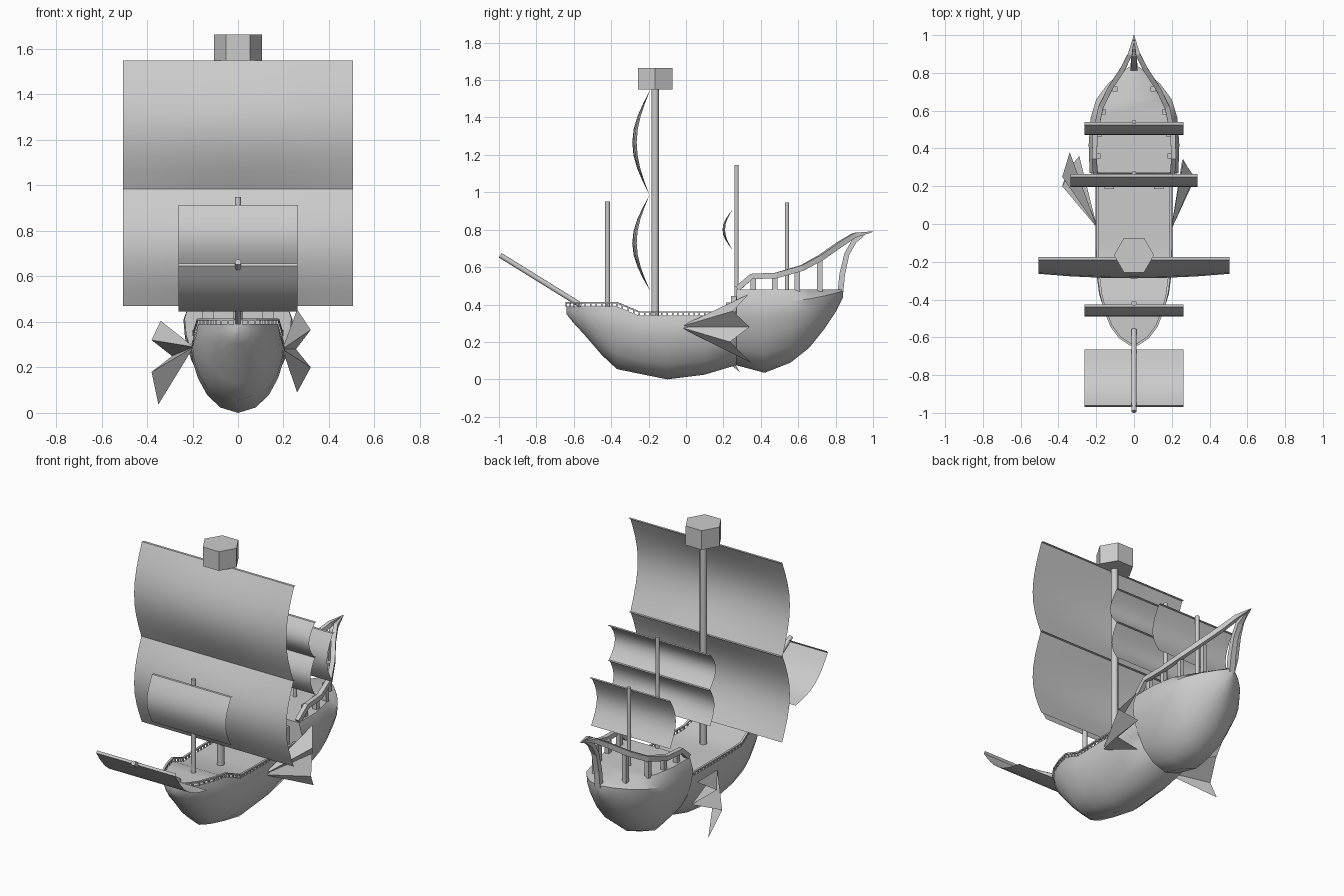
import bpy, bmesh, math
from mathutils import Vector, Matrix

if "Cube" in bpy.data.objects:
    bpy.data.objects.remove(bpy.data.objects["Cube"])


def finish(name, bm, smooth=None):
    bmesh.ops.recalc_face_normals(bm, faces=bm.faces)
    me = bpy.data.meshes.new(name)
    bm.to_mesh(me)
    bm.free()
    ob = bpy.data.objects.new(name, me)
    bpy.context.collection.objects.link(ob)
    if smooth:
        bpy.ops.object.select_all(action='DESELECT')
        bpy.context.view_layer.objects.active = ob
        ob.select_set(True)
        bpy.ops.object.shade_smooth_by_angle(angle=math.radians(smooth))
    return ob


def box(bm, c, s):
    bmesh.ops.create_cube(bm, size=1, matrix=Matrix.Translation(c) @ Matrix.Diagonal((*s, 1)))


def rod(name, a, b, r, sides=10):
    a, b = Vector(a), Vector(b)
    d = b - a
    m = Matrix.Translation((a + b) / 2) @ d.to_track_quat('Z', 'Y').to_matrix().to_4x4()
    bm = bmesh.new()
    bmesh.ops.create_cone(bm, cap_ends=True, segments=sides, radius1=r, radius2=r, depth=d.length, matrix=m)
    return finish(name, bm, 40)


def beam(bm, pts, w, h):
    """Sweep a w x h rectangle along pts; each point is (x, y, z, scale)."""
    rings = []
    for i, p in enumerate(pts):
        a, b = Vector(pts[max(i - 1, 0)][:3]), Vector(pts[min(i + 1, len(pts) - 1)][:3])
        t = (b - a).normalized()
        side = t.cross(Vector((0, 0, 1)))
        side = side.normalized() if side.length > 0.25 else Vector((1, 0, 0))
        up = side.cross(t).normalized()
        rings.append([bm.verts.new(Vector(p[:3]) + side * u * w / 2 * p[3] + up * v * h / 2 * p[3])
                      for u, v in ((1, 1), (-1, 1), (-1, -1), (1, -1))])
    for r, s in zip(rings, rings[1:]):
        for k in range(4):
            bm.faces.new((r[k], r[k - 1], s[k - 1], s[k]))
    bm.faces.new(rings[0])
    bm.faces.new(rings[-1])


# Hull stations: y, keel z, deck z, half beam, half deck width
STATIONS = [
    (-.64, .35, .39, .012, .015), (-.60, .30, .39, .07, .075), (-.54, .235, .39, .12, .12),
    (-.45, .13, .39, .16, .155), (-.37, .055, .39, .185, .175), (-.25, .03, .34, .20, .19),
    (-.10, .0, .34, .205, .195), (.10, .025, .34, .205, .195), (.265, .075, .34, .205, .195),
    (.27, .075, .48, .235, .215), (.42, .035, .48, .24, .215), (.56, .09, .48, .23, .19),
    (.66, .17, .48, .20, .13), (.74, .27, .48, .14, .08), (.80, .36, .48, .075, .04),
    (.84, .44, .48, .012, .012)]
SECTION = [(0, 0), (.38, .07), (.66, .23), (.86, .45), (.97, .66), (1, .84)]
bm = bmesh.new()
rings = []
for y, zk, zt, b, w in STATIONS:
    half = [(b * u, zk + (zt - zk) * v) for u, v in SECTION] + [(w, zt)]
    loop = half + [(-x, z) for x, z in reversed(half[1:])]
    rings.append([bm.verts.new((x, y, z)) for x, z in loop])
for r, s in zip(rings, rings[1:]):
    for k in range(len(r)):
        bm.faces.new((r[k], r[k - 1], s[k - 1], s[k]))
bm.faces.new(rings[0])
bm.faces.new(rings[-1])
finish("hull", bm, 40)

# Low railing with small balusters round the bow and waist
bm = bmesh.new()
edge = [Vector((w, y, zt)) for y, _, zt, _, w in STATIONS[:9]]
for sx in (1, -1):
    beam(bm, [(sx * p.x, p.y, p.z + .02, 1) for p in edge], .012, .008)
    for a, b in zip(edge, edge[1:]):
        n = max(2, round((b - a).length / .03))
        for i in range(n):
            p = a.lerp(b, i / n)
            box(bm, (sx * p.x, p.y, p.z + .008), (.008, .008, .02))
finish("deck_railing", bm)

# Sweeping stern rails, posts and tail piece
RAIL = [(.205, .275, .485, 1), (.21, .35, .55, 1), (.205, .48, .555, 1), (.175, .62, .595, 1),
        (.125, .72, .65, 1), (.06, .82, .72, 1), (.02, .90, .77, .9), (0, 1.0, .79, .1)]
bm = bmesh.new()
for sx in (1, -1):
    beam(bm, [(sx * x, y, z, s) for x, y, z, s in RAIL], .026, .03)
    for x, y, z in ((.19, .36, .55), (.185, .475, .555), (.165, .595, .585), (.10, .715, .645)):
        box(bm, (sx * x, y, (.47 + z) / 2), (.026, .028, z - .47))
beam(bm, [(0, .825, .46, 1), (0, .835, .56, 1), (0, .86, .67, .9), (0, .90, .74, .9), (0, .95, .775, .5)], .035, .03)
finish("stern_rail", bm)

# Steps up to the stern deck
bm = bmesh.new()
for sx in (1, -1):
    for i in range(3):
        h = .035 * (i + 1)
        box(bm, (sx * .13, .20 + .027 * i, .34 + h / 2), (.05, .027, h))
finish("stern_steps", bm)

# Masts, bowsprit and lookout
rod("fore_mast", (0, -.42, .37), (0, -.42, .95), .014)
rod("main_mast", (0, -.165, .33), (0, -.165, 1.56), .02, 12)
rod("mizzen_mast", (0, .27, .33), (0, .27, 1.145), .012)
rod("stern_mast", (0, .54, .47), (0, .54, .945), .012)
rod("bowsprit", (0, -.56, .395), (0, -.993, .663), .014)
bm = bmesh.new()
bmesh.ops.create_cone(bm, cap_ends=True, segments=6, radius1=.106, radius2=.106, depth=.115,
                      matrix=Matrix.Translation((0, -.165, 1.607)) @ Matrix.Rotation(math.pi / 2, 4, 'Z'))
ob = finish("lookout", bm)
xs = max(v.co.x for v in ob.data.vertices)
if xs < .1:  # corners point sideways
    ob.data.transform(Matrix.Translation((0, -.165, 0)) @ Matrix.Rotation(math.pi / 2, 4, 'Z')
                      @ Matrix.Translation((0, .165, 0)))


def sail(name, top, bottom, half_w, belly, bow=0, flap=.015, nx=6, nz=8):
    """Billowed sheet from top to bottom, both given as (y, z)."""
    top, d = Vector(top), Vector(bottom) - Vector(top)
    n = Vector((d.y, -d.x)).normalized()
    bm = bmesh.new()
    rows = []
    for j in range(-1, nz + 1):
        row = []
        for i in range(nx + 1):
            u = 2 * i / nx - 1
            t = max(j, 0) / nz
            off = -flap if j < 0 else belly * math.sin(math.pi * t) * (1 - bow * u * u)
            p = top + d * t + n * off
            row.append(bm.verts.new((u * half_w, p.x, p.y)))
        rows.append(row)
    for r, s in zip(rows, rows[1:]):
        for i in range(nx):
            bm.faces.new((r[i], r[i + 1], s[i + 1], s[i]))
    finish(name, bm, 40)


sail("main_upper_sail", (-.19, 1.55), (-.195, .985), .505, .095, .25)
sail("main_lower_sail", (-.195, .985), (-.19, .47), .505, .095, .25)
sail("fore_sail", (-.44, .915), (-.44, .63), .262, .05)
sail("mizzen_upper_sail", (.25, 1.12), (.25, .91), .335, .055)
sail("mizzen_lower_sail", (.25, .91), (.25, .69), .335, .055, .25)
sail("stern_sail", (.525, .93), (.525, .64), .262, .055)
sail("bowsprit_sail", (-.97, .645), (-.665, .445), .262, .05)

# Pleated side fins, fanning out from the hull
FINS = {
    "right_fin": [(.195, -.035, .28), (.26, .335, .455), (.32, .25, .365), (.255, .34, .28),
                  (.32, .235, .20), (.26, .345, .09)],
    "left_fin": [(-.195, -.02, .29), (-.34, .38, .405), (-.38, .25, .32), (-.29, .36, .25),
                 (-.38, .20, .18), (-.35, .29, .037)]}
for name, pts in FINS.items():
    bm = bmesh.new()
    v = [bm.verts.new(p) for p in pts]
    for a, b in zip(v[1:], v[2:]):
        bm.faces.new((v[0], a, b))
    finish(name, bm)
